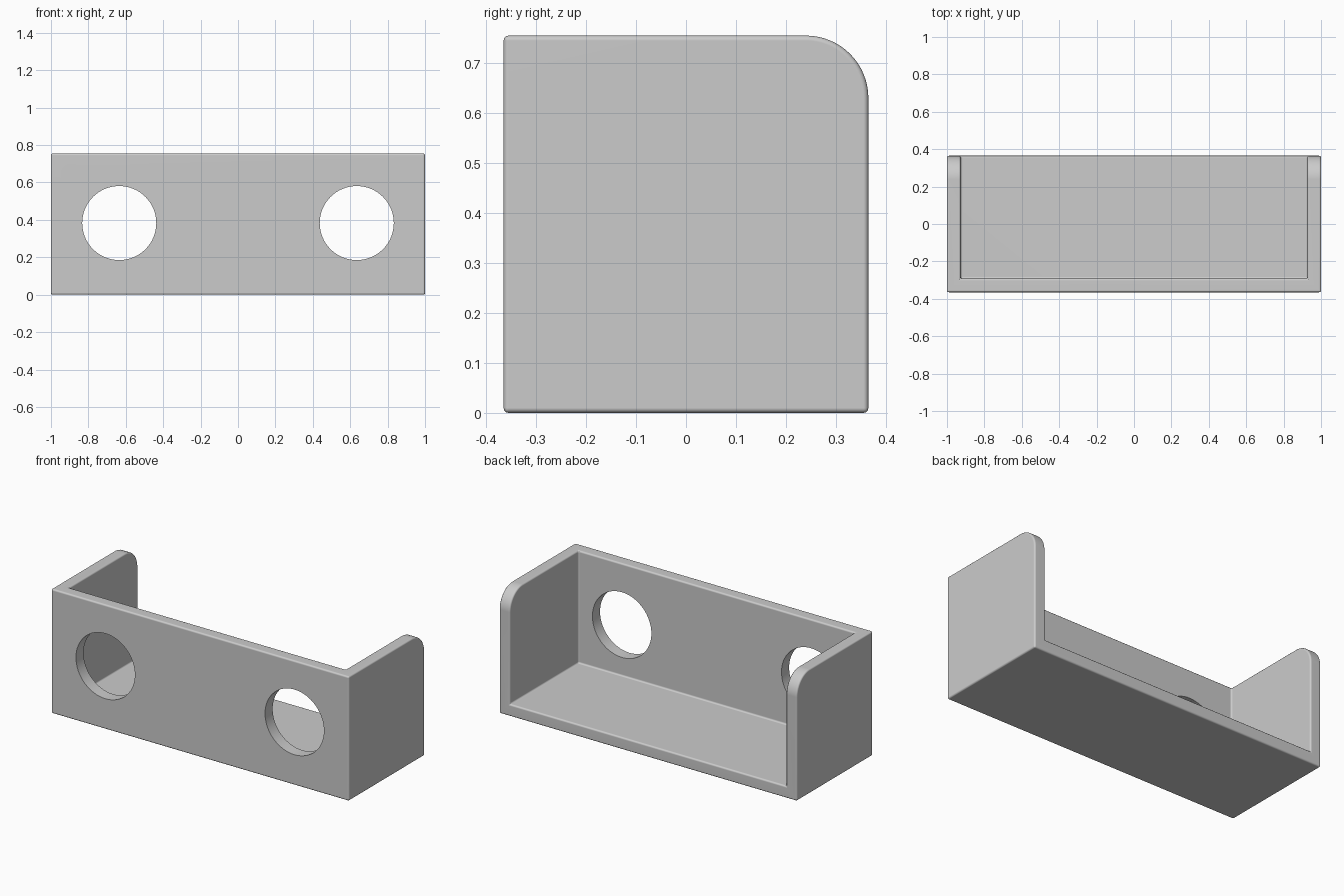
import bpy
import bmesh
from math import pi, sin, cos
from mathutils import Matrix

cube = bpy.data.objects.get("Cube")
if cube:
    bpy.data.objects.remove(cube, do_unlink=True)

# Main sizes
HALF_X, HALF_Y, HEIGHT = 1.0, 0.365, 0.755
WALL = 0.073
CORNER = 0.125
HOLE_X, HOLE_Z, HOLE_R = 0.635, 0.383, 0.198

grey = bpy.data.materials.new("light grey")
grey.use_nodes = True
grey.diffuse_color = (0.6, 0.6, 0.6, 1)
grey.node_tree.nodes["Principled BSDF"].inputs["Base Color"].default_value = grey.diffuse_color


def add_object(name, bm):
    bmesh.ops.recalc_face_normals(bm, faces=bm.faces)
    mesh = bpy.data.meshes.new(name)
    bm.to_mesh(mesh)
    bm.free()
    mesh.materials.append(grey)
    obj = bpy.data.objects.new(name, mesh)
    bpy.context.collection.objects.link(obj)
    return obj


def extrude_profile(name, profile, half_width):
    """Extrude a (y, z) outline along x, centred on x = 0."""
    bm = bmesh.new()
    face = bm.faces.new([bm.verts.new((-half_width, y, z)) for y, z in profile])
    new = bmesh.ops.extrude_face_region(bm, geom=[face])["geom"]
    verts = [v for v in new if isinstance(v, bmesh.types.BMVert)]
    bmesh.ops.translate(bm, verts=verts, vec=(2 * half_width, 0, 0))
    return add_object(name, bm)


def apply(obj, modifier):
    bpy.context.view_layer.objects.active = obj
    bpy.ops.object.modifier_apply(modifier=modifier.name)


def cut(obj, cutter):
    mod = obj.modifiers.new("cut", 'BOOLEAN')
    mod.operation = 'DIFFERENCE'
    mod.solver = 'EXACT'
    mod.object = cutter
    apply(obj, mod)
    bpy.data.objects.remove(cutter, do_unlink=True)


# Outer block with a rounded upper back corner
steps = 16
arc = [(HALF_Y - CORNER + CORNER * cos(a), HEIGHT - CORNER + CORNER * sin(a))
       for a in (i * pi / 2 / steps for i in range(steps + 1))]
outline = [(-HALF_Y, 0), (HALF_Y, 0)] + arc + [(-HALF_Y, HEIGHT)]
tray = extrude_profile("open_tray", outline, HALF_X)

# Hollow open to the top and back
front = WALL - HALF_Y
hollow = [(front, WALL), (1, WALL), (1, 1), (front, 1)]
cut(tray, extrude_profile("hollow_cutter", hollow, HALF_X - WALL))

# Softened edges
bevel = tray.modifiers.new("soft edges", 'BEVEL')
bevel.width = 0.01
bevel.segments = 3
bevel.limit_method = 'ANGLE'
apply(tray, bevel)

# Round openings through the front wall
for side in (-1, 1):
    bm = bmesh.new()
    place = Matrix.Translation((side * HOLE_X, front, HOLE_Z)) @ Matrix.Rotation(pi / 2, 4, 'X')
    bmesh.ops.create_cone(bm, cap_ends=True, segments=64, radius1=HOLE_R,
                          radius2=HOLE_R, depth=0.4, matrix=place)
    cut(tray, add_object("hole_cutter", bm))

# Smooth shading with crisp flat walls
bpy.ops.object.select_all(action='DESELECT')
tray.select_set(True)
bpy.context.view_layer.objects.active = tray
bpy.ops.object.shade_smooth_by_angle(angle=pi / 5)
weighted = tray.modifiers.new("flat walls", 'WEIGHTED_NORMAL')
weighted.keep_sharp = True
